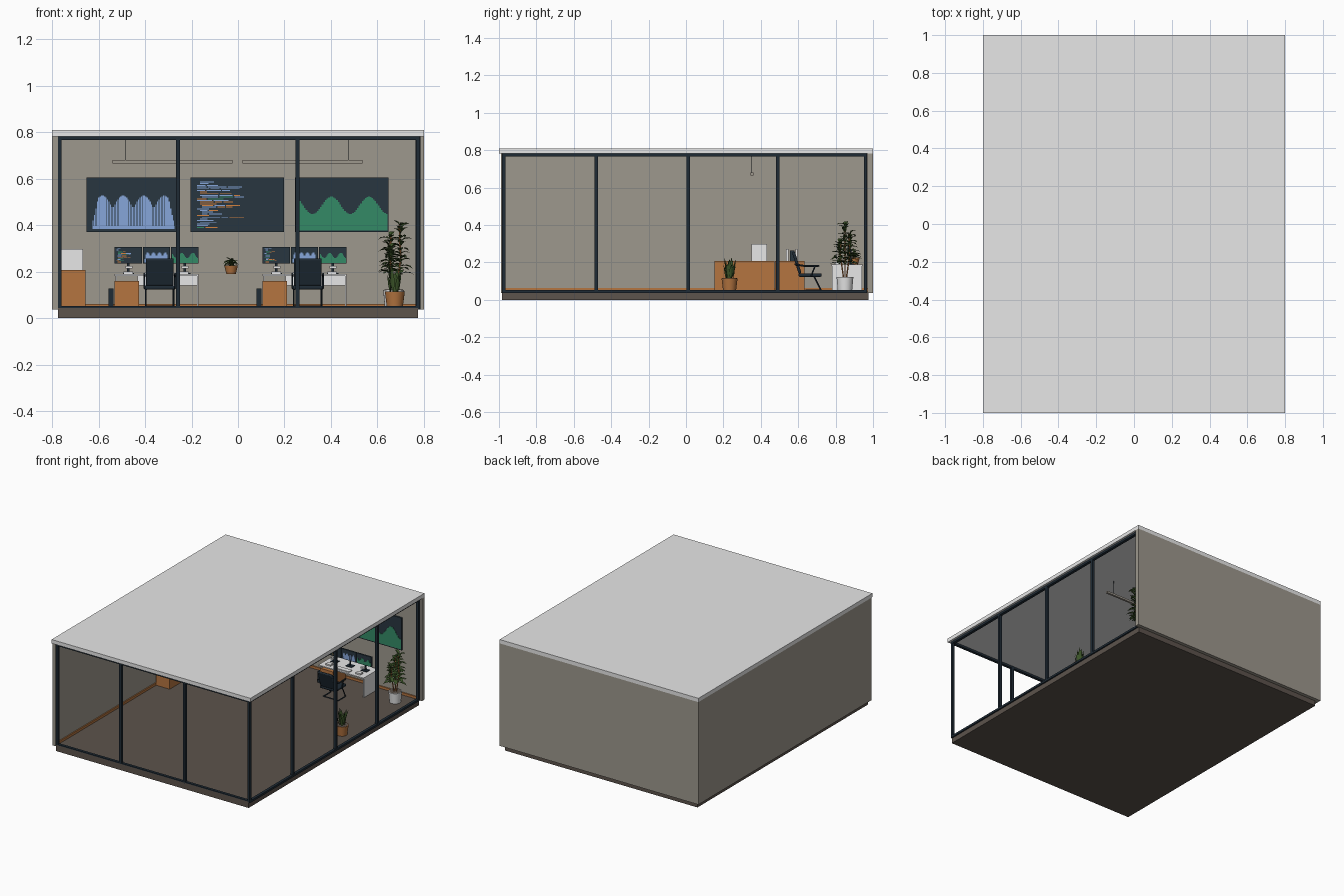
import bpy, bmesh, math, random
from mathutils import Matrix, Vector, Euler

if "Cube" in bpy.data.objects:
    bpy.data.objects.remove(bpy.data.objects["Cube"])

random.seed(4)
COLOURS = {"white": "EDEDED", "taupe": "9E988D", "dark_floor": "5C534C", "charcoal": "1F2B35",
           "navy": "283640", "wood": "B57540", "blue": "86A6DA", "green": "348A66",
           "orange": "D5823F", "leaf": "3B5428"}
NAMES = list(COLOURS)
MATS = []


def lin(c):
    return c / 12.92 if c <= 0.04045 else ((c + 0.055) / 1.055) ** 2.4


for n, h in COLOURS.items():
    m = bpy.data.materials.new(n)
    m.diffuse_color = [lin(int(h[i:i + 2], 16) / 255) for i in (0, 2, 4)] + [1]
    m.use_nodes = True
    m.node_tree.nodes["Principled BSDF"].inputs["Base Color"].default_value = m.diffuse_color
    MATS.append(m)


class Part:
    """Collects coloured solids into one object."""
    def __init__(self, name):
        self.name, self.bm = name, bmesh.new()

    def paint(self, verts, mat):
        for f in {f for v in verts for f in v.link_faces}:
            f.material_index = NAMES.index(mat)

    def box(self, x0, x1, y0, y1, z0, z1, mat, rot=(0, 0, 0)):
        mx = (Matrix.Translation(((x0 + x1) / 2, (y0 + y1) / 2, (z0 + z1) / 2))
              @ Euler(rot).to_matrix().to_4x4() @ Matrix.Diagonal((x1 - x0, y1 - y0, z1 - z0, 1)))
        self.paint(bmesh.ops.create_cube(self.bm, size=1, matrix=mx)["verts"], mat)

    def cone(self, c, r0, r1, z0, z1, mat, seg=24):
        mx = Matrix.Translation((c[0], c[1], (z0 + z1) / 2))
        self.paint(bmesh.ops.create_cone(self.bm, cap_ends=True, segments=seg, radius1=r0,
                                         radius2=r1, depth=z1 - z0, matrix=mx)["verts"], mat)

    def tube(self, pts, r, mat, seg=6):
        for a, b in zip(pts, pts[1:]):
            a, b = Vector(a), Vector(b)
            mx = Matrix.Translation((a + b) / 2) @ (b - a).to_track_quat('Z', 'Y').to_matrix().to_4x4()
            self.paint(bmesh.ops.create_cone(self.bm, cap_ends=True, segments=seg, radius1=r, radius2=r,
                                             depth=(b - a).length + r, matrix=mx)["verts"], mat)

    def leaf(self, base, yaw, lift, length, width, droop=0.3):
        # folded blade that starts at base, rises at angle lift and droops to its tip
        out = Vector((math.cos(yaw), math.sin(yaw), 0))
        side = Vector((-out.y, out.x, 0))
        rows = []
        for t, w in ((0, 0.25), (0.35, 1), (0.7, 0.75), (1, 0.05)):
            p = (Vector(base) + out * length * t * math.cos(lift)
                 + Vector((0, 0, length * (t * math.sin(lift) - droop * t * t))))
            e = side * width * w / 2
            up = Vector((0, 0, width * w * 0.15)) - out * width * w * 0.1 * math.sin(lift)
            rows.append([self.bm.verts.new(q) for q in (p - e + up, p, p + e + up)])
        for a, b in zip(rows, rows[1:]):
            for i in (0, 1):
                self.bm.faces.new((a[i], a[i + 1], b[i + 1], b[i])).material_index = NAMES.index("leaf")

    def done(self, bevel=0, smooth=False):
        me = bpy.data.meshes.new(self.name)
        self.bm.to_mesh(me)
        self.bm.free()
        for m in MATS:
            me.materials.append(m)
        ob = bpy.data.objects.new(self.name, me)
        bpy.context.collection.objects.link(ob)
        if bevel:
            b = ob.modifiers.new("bevel", 'BEVEL')
            b.width, b.segments = bevel, 2
        if smooth:
            bpy.ops.object.select_all(action='DESELECT')
            ob.select_set(True)
            bpy.context.view_layer.objects.active = ob
            bpy.ops.object.shade_smooth_by_angle()
        return ob


def single(name, *args):
    p = Part(name)
    p.box(*args)
    p.done()


# building shell
single("floor_slab", -0.775, 0.775, -0.985, 0.975, 0, 0.045, "dark_floor")
single("roof", -0.8, 0.8, -1, 1, 0.782, 0.81, "white")
single("left_wall", -0.8, -0.775, -0.99, 0.97, 0.037, 0.782, "taupe")
single("back_wall", -0.8, 0.8, 0.97, 1, 0.037, 0.782, "taupe")
p = Part("baseboards")
p.box(-0.775, 0.765, 0.962, 0.97, 0.045, 0.062, "wood")
p.box(-0.775, -0.767, -0.965, 0.965, 0.045, 0.062, "wood")
p.done()

# glazing frames on the front and right sides
p = Part("front_frame")
for x in (-0.768, -0.258, 0.256, 0.775):
    p.box(x - 0.009, x + 0.009, -0.985, -0.965, 0.037, 0.782, "charcoal")
for z in (0.037, 0.767):
    p.box(-0.777, 0.784, -0.985, -0.965, z, z + 0.015, "charcoal")
p.done()
p = Part("right_frame")
for y in (-0.48, 0.013, 0.49, 0.96):
    p.box(0.765, 0.785, y - 0.009, y + 0.009, 0.037, 0.782, "charcoal")
for z in (0.037, 0.767):
    p.box(0.765, 0.785, -0.965, 0.969, z, z + 0.015, "charcoal")
p.done()

# pendant lights
for s, x0, x1 in (("left", -0.54, -0.023), ("right", 0.02, 0.535)):
    p = Part(s + "_pendant_light")
    p.box(x0, x1, 0.345, 0.36, 0.666, 0.68, "taupe")
    for x in ((-0.485, -0.26) if x0 < 0 else (0.255, 0.475)):
        p.box(x - 0.0015, x + 0.0015, 0.351, 0.354, 0.68, 0.782, "charcoal")
    p.done()


# screen with a painted graphic: "bars", "code" or "wave"
def screen(p, kind, cx, cz, w, h, y, n):
    p.box(cx - w / 2, cx + w / 2, y, y + 0.012, cz - h / 2, cz + h / 2, "navy")
    l, b = cx - w / 2, cz - h / 2

    def mark(u0, u1, v0, v1, mat):
        p.box(l + u0 * w, l + u1 * w, y - 0.002, y + 0.001, b + v0 * h, b + v1 * h, mat)

    if kind == "bars":
        for i in range(n):
            t = (i + 0.5) / n
            top = 0.06 + min(1, 0.3 + 10 * t, 0.3 + 10 * (1 - t)) * (0.37 + 0.24 * abs(math.sin(4 * math.pi * t)))
            mark(0.06 + 0.88 * i / n, 0.06 + 0.88 * (i + 0.8) / n, 0.11, top, "blue")
        mark(0.06, 0.94, 0.06, 0.11, "blue")
    elif kind == "wave":
        for i in range(n):
            t = (i + 0.5) / n
            mark(0.03 + 0.96 * i / n, 0.03 + 0.96 * (i + 1) / n, 0.03,
                 0.49 + 0.16 * math.cos(2 * math.pi * (t - 0.375) / 0.42), "green")
    else:
        rows = n // 2
        for i in range(rows):
            v = 0.08 + 0.86 * i / rows
            u = 0.07 + random.choice((0, 0.03, 0.05))
            for k in range(random.randint(1, 3)):
                e = u + random.uniform(0.06, 0.2)
                c = "blue" if v > 0.75 else random.choice(("orange", "orange", "blue", "green"))
                mark(u, e, v, v + 0.55 * 0.86 / rows, c)
                u = e + 0.015


for kind, cx in (("bars", -0.45), ("code", -0.003), ("wave", 0.446)):
    p = Part("wall_screen_" + kind)
    screen(p, kind, cx, 0.488, 0.402, 0.235, 0.955, 56)
    p.done()


# workstation: desk, pedestal, computer, monitors and chair
def workstation(tag, x0):
    x1 = x0 + 0.363
    p = Part(tag + "_desk")
    p.box(x0, x1, 0.775, 0.945, 0.182, 0.19, "white")
    p.box(x1 - 0.008, x1, 0.78, 0.94, 0.046, 0.182, "white")
    p.box(x0 + 0.1, x1 - 0.008, 0.925, 0.935, 0.14, 0.182, "white")
    p.done()
    p = Part(tag + "_drawer_pedestal")
    p.box(x0, x0 + 0.105, 0.79, 0.94, 0.046, 0.16, "wood")
    p.box(x0 + 0.004, x0 + 0.012, 0.8, 0.93, 0.16, 0.182, "white")
    p.done()
    p = Part(tag + "_computer")
    p.box(x0 - 0.025, x0 - 0.004, 0.8, 0.92, 0.046, 0.127, "charcoal")
    p.done()
    p = Part(tag + "_monitors")
    for i, kind in enumerate(("code", "bars", "wave")):
        cx = x0 + 0.06 + i * 0.1215
        screen(p, kind, cx, 0.271, 0.117, 0.072, 0.865, 24)
        p.box(cx - 0.005, cx + 0.005, 0.877, 0.885, 0.192, 0.27, "charcoal")
        p.box(cx - 0.024, cx + 0.024, 0.86, 0.9, 0.19, 0.194, "charcoal")
    p.done()
    p = Part(tag + "_keyboard_and_lamp")
    p.box(x0 + 0.13, x0 + 0.235, 0.79, 0.825, 0.19, 0.196, "white")
    for k in (0.06, 0.3):
        p.box(x0 + k - 0.02, x0 + k + 0.02, 0.8, 0.83, 0.19, 0.2, "white")
        p.box(x0 + k - 0.012, x0 + k + 0.018, 0.845, 0.86, 0.215, 0.225, "white")
    p.done()

    cx = x0 + 0.195
    p = Part(tag + "_chair_cushions")
    p.box(cx - 0.064, cx + 0.064, 0.602, 0.725, 0.123, 0.142, "charcoal")
    p.box(cx - 0.06, cx + 0.06, 0.584, 0.6, 0.138, 0.26, "charcoal", (0.3, 0, 0))
    p.done(bevel=0.006, smooth=True)
    p = Part(tag + "_chair_frame")
    for s in (-1, 1):
        x = cx + s * 0.066
        p.tube([(x, 0.582, 0.19), (x, 0.64, 0.18), (x, 0.71, 0.182)], 0.005, "charcoal")
        p.tube([(x, 0.69, 0.18), (x, 0.67, 0.13), (x * 0.9 + cx * 0.1, 0.685, 0.125),
                (x * 0.9 + cx * 0.1, 0.722, 0.05), (x * 0.9 + cx * 0.1, 0.64, 0.05)], 0.004, "charcoal")
    p.tube([(cx - 0.059, 0.64, 0.05), (cx + 0.059, 0.64, 0.05)], 0.004, "charcoal")
    p.done()


workstation("left", -0.532)
workstation("right", 0.105)

# cabinets on the left wall with a machine and binders
p = Part("cabinets")
for i in range(3):
    y = 0.153 + i * 0.161
    p.box(-0.767, -0.657, y, y + 0.159, 0.046, 0.208, "wood")
p.done()
single("white_machine", -0.762, -0.668, 0.35, 0.432, 0.208, 0.298, "white")
p = Part("binders")
for y in (0.535, 0.585):
    p.box(-0.755, -0.685, y, y + 0.012, 0.208, 0.272, "white")
p.box(-0.755, -0.69, 0.555, 0.58, 0.208, 0.265, "navy")
p.done()


# potted plants
def pot(name, c, r0, r1, z0, z1, mat):
    p = Part(name)
    p.cone(c, r0, r1, z0, z1, mat)
    p.cone(c, r1 * 0.9, r1 * 0.9, z1 - 0.004, z1 + 0.001, "dark_floor")
    p.done(smooth=True)


pot("tall_plant_pot", (0.67, 0.85), 0.038, 0.045, 0.045, 0.122, "white")
p = Part("tall_plant")
for k in range(3):
    a = k * 2.1
    dx, dy = 0.03 * math.cos(a), 0.03 * math.sin(a)
    top = 0.4 - 0.05 * k
    p.tube([(0.67 + dx * 0.3, 0.85 + dy * 0.3, 0.12), (0.67 + dx, 0.85 + dy, 0.25),
            (0.67 + dx * 0.8, 0.85 + dy * 0.8, top)], 0.004, "wood", 5)
    for i in range(32):
        t = i / 31
        p.leaf((0.67 + dx, 0.85 + dy, 0.19 + t * (top - 0.19)), i * 2.4 + a,
               random.uniform(0.1, 0.8) + 0.4 * t, random.uniform(0.045, 0.07), 0.026, 0.5)
p.done()

pot("snake_plant_pot", (0.675, 0.233), 0.034, 0.043, 0.045, 0.115, "wood")
p = Part("snake_plant")
for i in range(13):
    a, r = i * 2.4, 0.006 + 0.0015 * i
    p.leaf((0.675 + r * math.cos(a), 0.233 + r * math.sin(a), 0.11), a,
           random.uniform(1.25, 1.5), random.uniform(0.075, 0.125), 0.02, 0)
p.done()

pot("small_plant_pot", (-0.03, 0.9), 0.02, 0.029, 0.19, 0.226, "wood")
p = Part("small_plant")
for i in range(34):
    p.leaf((-0.03, 0.9, 0.222 + 0.0008 * i), i * 2.4, random.uniform(0.1, 1.3),
           random.uniform(0.03, 0.046), 0.016, 0.45)
p.done()
